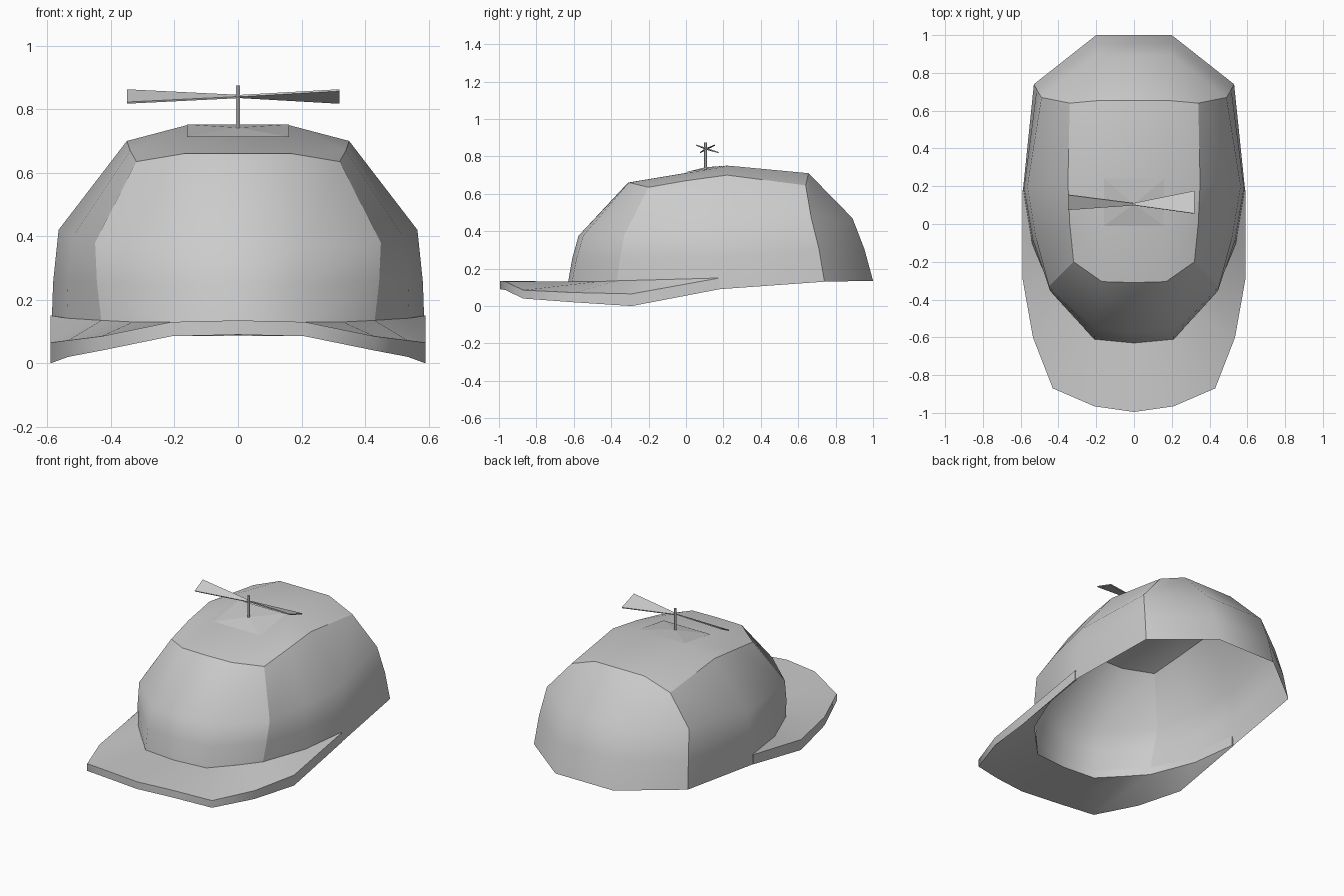
import bpy, bmesh
from mathutils import Vector

if "Cube" in bpy.data.objects:
    bpy.data.objects.remove(bpy.data.objects["Cube"])


def make_object(name, verts, faces, sharp=None, mirror=False, recalc=True):
    """Build a mesh; sharp is a test on the two vertex indices of an edge."""
    mesh = bpy.data.meshes.new(name)
    mesh.from_pydata(verts, [], faces)
    bm = bmesh.new()
    bm.from_mesh(mesh)
    if recalc:
        bmesh.ops.recalc_face_normals(bm, faces=bm.faces)
    if sharp:
        for f in bm.faces:
            f.smooth = True
        for e in bm.edges:
            e.smooth = not sharp(e.verts[0].index, e.verts[1].index)
    bm.to_mesh(mesh)
    bm.free()
    ob = bpy.data.objects.new(name, mesh)
    bpy.context.collection.objects.link(ob)
    if mirror:
        mod = ob.modifiers.new("mirror", 'MIRROR')
        mod.use_clip = True
    return ob


# Crown: half rings running from front centre round +x to back centre
rim = [(0, -.63, .13), (.21, -.61, .13), (.43, -.37, .13), (.54, -.10, .115),
       (.588, .18, .09), (.53, .74, .13), (.20, 1.0, .135), (0, 1.0, .135)]
shoulder = [(0, -.575, .375), (.21, -.55, .375), (.45, -.33, .38), (.52, -.07, .40),
            (.565, .20, .42), (.49, .67, .47), (.20, .89, .47), (0, .89, .47)]
top_edge = [(0, -.31, .66), (.17, -.305, .66), (.32, -.20, .635), (.34, .0, .67),
            (.35, .22, .70), (.34, .64, .645), (.17, .655, .71), (0, .655, .71)]
middle = []
for a, b in zip(rim, shoulder):
    m = (Vector(a) + Vector(b)) / 2
    middle.append((m.x * 1.01, m.y * 1.01, m.z))
n = len(rim)
verts = rim + middle + shoulder + top_edge + [(0, .23, .75), (.16, .23, .75)]
faces = [(r * n + i, r * n + i + 1, (r + 1) * n + i + 1, (r + 1) * n + i)
         for r in range(3) for i in range(n - 1)]
t = 3 * n
c0, c1 = 4 * n, 4 * n + 1
faces += [(t, t + 1, c1, c0), (t + 1, t + 2, t + 3, c1), (t + 3, t + 4, c1),
          (t + 4, t + 5, t + 6, c1), (c0, c1, t + 6, t + 7)]


def crown_seam(a, b):
    on_top_edge = t <= a < c0 and t <= b < c0
    seam = a % n == b % n and a % n in (2, 5) and max(a, b) < c0
    return on_top_edge or seam


make_object("crown", verts, faces, crown_seam, mirror=True, recalc=False)

# Brim: curved slab, inner and outer outlines with top and bottom heights
inner = [(0, -.625, .13, .087), (.21, -.605, .13, .085), (.33, -.48, .13, .085),
         (.43, -.37, .135, .085), (.54, -.10, .142, .087), (.58, .18, .15, .09)]
outer = [(0, -.995, .135, .09), (.21, -.965, .13, .085), (.43, -.87, .085, .04),
         (.535, -.60, .072, .02), (.59, -.29, .065, .0), (.59, .18, .15, .09)]
k = len(inner)
rows = [[(x, y, zt) for x, y, zt, zb in inner], [(x, y, zt) for x, y, zt, zb in outer],
        [(x, y, zb) for x, y, zt, zb in outer], [(x, y, zb) for x, y, zt, zb in inner]]
faces = [(r * k + i, r * k + i + 1, (r + 1) % 4 * k + i + 1, (r + 1) % 4 * k + i)
         for r in range(4) for i in range(k - 1)]
faces.append(tuple(r * k + k - 1 for r in range(4)))


def brim_rim(a, b):
    return a // k == b // k or a % k == b % k == k - 1


make_object("brim", sum(rows, []), faces, brim_rim, mirror=True)

# Propeller base: shallow four-sided pyramid lying on the crown top
make_object("propeller_base",
            [(-.16, -.01, .713), (.16, -.01, .713), (.16, .24, .752), (-.16, .24, .752),
             (0, .105, .742)],
            [(0, 1, 4), (1, 2, 4), (2, 3, 4), (3, 0, 4)], recalc=False)

# Propeller stem
bpy.ops.mesh.primitive_cylinder_add(vertices=6, radius=.008, depth=.15, location=(0, .105, .80))
bpy.context.object.name = "propeller_stem"


# Propeller blades: tilted flat wedges widening to the tip
def blade(name, tip_front, tip_back):
    hub = Vector((0, .105, .84))
    a, b = Vector(tip_front), Vector(tip_back)
    d = (b - a).normalized() * .006
    ob = make_object(name, [hub - d, hub + d, b, a], [(0, 1, 2, 3)])
    mod = ob.modifiers.new("thickness", 'SOLIDIFY')
    mod.thickness = .006
    mod.offset = 0


blade("left_blade", (-.35, .075, .82), (-.35, .155, .86))
blade("right_blade", (.32, .055, .86), (.32, .175, .82))
